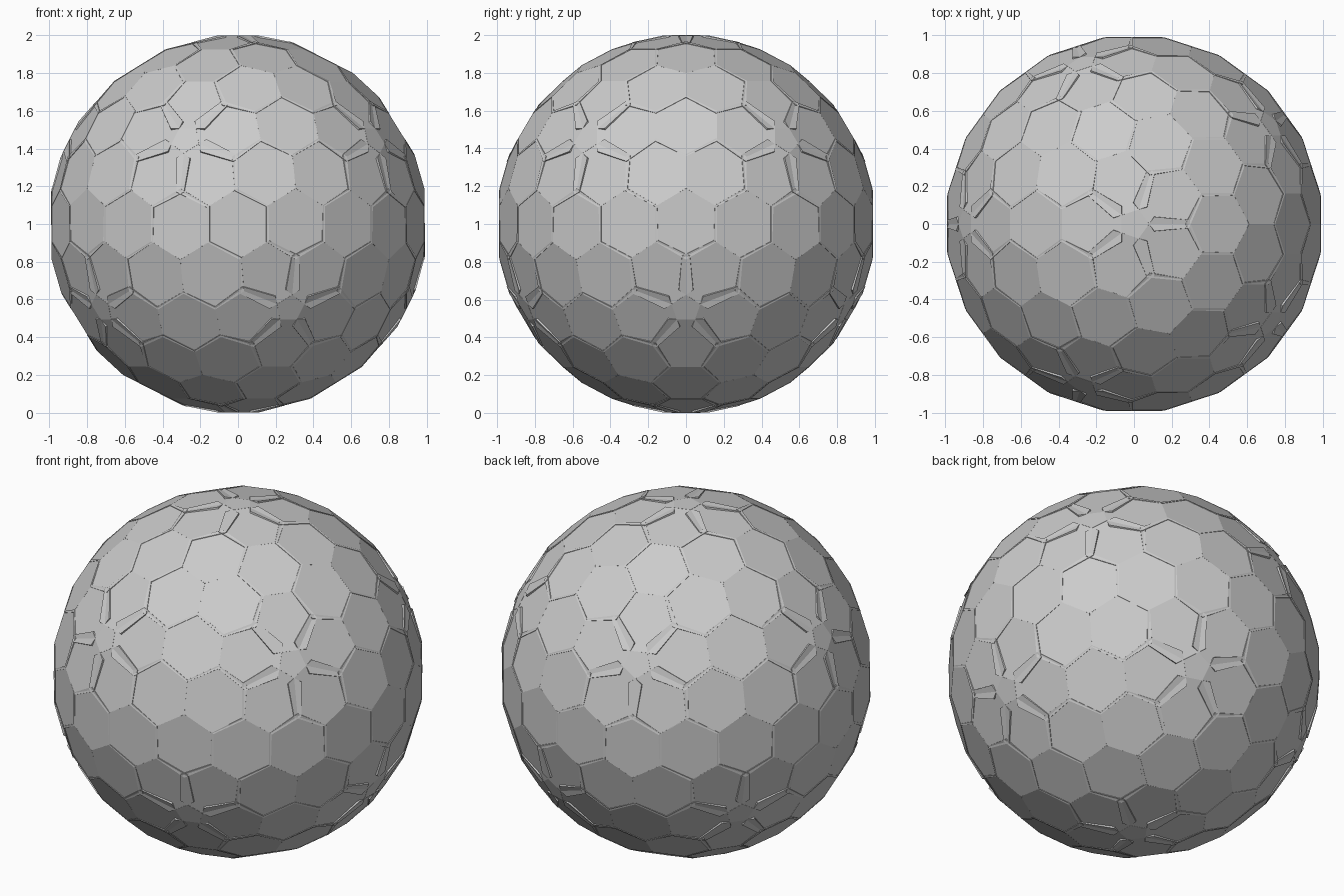
import bpy, bmesh, math
from itertools import combinations
from mathutils import Vector

if "Cube" in bpy.data.objects:
    bpy.data.objects.remove(bpy.data.objects["Cube"])

CENTRE = Vector((0, 0, 1))
HEX_DIST = 0.988        # distance of hexagon plates from the centre
HEX_INRADIUS = 0.163
PENT_INRADIUS = 0.065
RING_ANGLE = math.radians(13.1)   # first hexagons around each pentagon
DEPTH = 0.06

# Icosahedron corners: two poles and two rings of five
corners = [Vector((0, 0, 1)), Vector((0, 0, -1))]
ring_z, ring_r = 1 / math.sqrt(5), 2 / math.sqrt(5)
for k in range(5):
    a = math.radians(72 * k)
    corners.append(Vector((ring_r * math.cos(a), ring_r * math.sin(a), -ring_z)))
    corners.append(Vector((-ring_r * math.cos(a), -ring_r * math.sin(a), ring_z)))


def adjacent(a, b):
    return a.dot(b) > 0.4


def add_plate(bm, normal, toward, sides, inradius, dist, side_faces):
    """Regular flat plate; a side (or a corner) faces the direction 'toward'."""
    u = (toward - normal * toward.dot(normal)).normalized()
    v = normal.cross(u)
    radius = inradius / math.cos(math.pi / sides)
    start = math.pi / sides if side_faces else 0
    loops = []
    for d in (dist, dist - DEPTH):
        loop = []
        for i in range(sides):
            t = start + 2 * math.pi * i / sides
            p = CENTRE + normal * d + (u * math.cos(t) + v * math.sin(t)) * radius
            loop.append(bm.verts.new(p))
        loops.append(loop)
    top, low = loops
    bm.faces.new(top)
    bm.faces.new(low[::-1])
    for i in range(sides):
        j = (i + 1) % sides
        bm.faces.new((top[i], low[i], low[j], top[j]))


def finish(bm, name):
    mesh = bpy.data.meshes.new(name)
    bm.to_mesh(mesh)
    bm.free()
    obj = bpy.data.objects.new(name, mesh)
    bpy.context.collection.objects.link(obj)


# Hexagon plates
bm = bmesh.new()
for a, b in combinations(corners, 2):
    if not adjacent(a, b):
        continue
    # Three plates along each icosahedron edge
    add_plate(bm, (a + b).normalized(), a, 6, HEX_INRADIUS, HEX_DIST, True)
    for p, q in ((a, b), (b, a)):
        t = (q - p * p.dot(q)).normalized()
        n = p * math.cos(RING_ANGLE) + t * math.sin(RING_ANGLE)
        add_plate(bm, n, p, 6, HEX_INRADIUS, HEX_DIST, True)
for a, b, c in combinations(corners, 3):
    if adjacent(a, b) and adjacent(b, c) and adjacent(a, c):
        # Three plates inside each icosahedron face
        for p in (a, b, c):
            add_plate(bm, (a + b + c + p).normalized(), p, 6,
                      HEX_INRADIUS, HEX_DIST, False)
finish(bm, "hexagon_panels")

# Small pentagon plates
bm = bmesh.new()
for p in corners:
    q = next(c for c in corners if c is not p and adjacent(p, c))
    add_plate(bm, p, q, 5, PENT_INRADIUS, 1.0, True)
finish(bm, "pentagon_panels")
